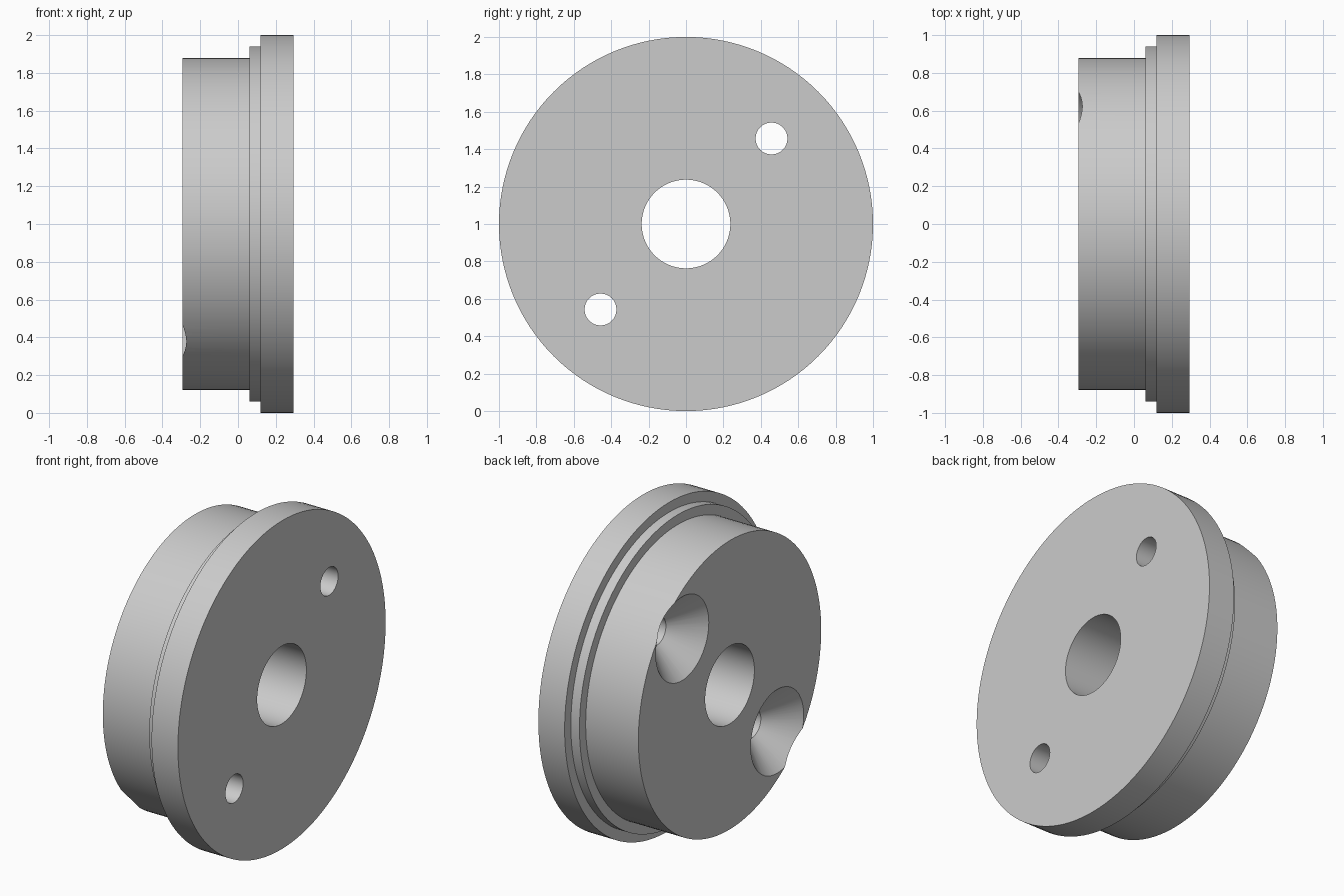
import bpy
import bmesh
from math import cos, sin, tau, radians

cube = bpy.data.objects.get("Cube")
if cube:
    bpy.data.objects.remove(cube, do_unlink=True)

SEGMENTS = 128
HALF = 0.295       # half of the thickness along x
BOLT = 0.457       # bolt hole offset in y and z

grey = bpy.data.materials.new("plain grey")
grey.use_nodes = True
colour = (0.6, 0.6, 0.6, 1)
grey.diffuse_color = colour
grey.node_tree.nodes["Principled BSDF"].inputs["Base Color"].default_value = colour


def lathe(name, profile, y=0, z=1, segments=SEGMENTS, capped=False):
    """Turn (x, radius) points around an axis parallel to x."""
    bm = bmesh.new()
    rings = []
    for x, r in profile:
        rings.append([bm.verts.new((x, y + r * cos(tau * i / segments),
                                    z + r * sin(tau * i / segments)))
                      for i in range(segments)])
    following = rings[1:] if capped else rings[1:] + rings[:1]
    for a, b in zip(rings, following):
        for i in range(segments):
            j = (i + 1) % segments
            bm.faces.new((a[i], a[j], b[j], b[i]))
    if capped:
        bm.faces.new(rings[0])
        bm.faces.new(rings[-1])
    bmesh.ops.recalc_face_normals(bm, faces=bm.faces)
    mesh = bpy.data.meshes.new(name)
    bm.to_mesh(mesh)
    bm.free()
    mesh.materials.append(grey)
    obj = bpy.data.objects.new(name, mesh)
    bpy.context.collection.objects.link(obj)
    return obj


# Stepped flange with a central bore
flange = lathe("stepped_flange", [
    (-HALF, 0.237), (-HALF, 0.88), (0.06, 0.88), (0.06, 0.94),
    (0.118, 0.94), (0.118, 1.0), (HALF, 1.0), (HALF, 0.237)])

# Two bolt holes, countersunk on the narrow side
hole_profile = [(-HALF - 0.05, 0.305), (-HALF + 0.17, 0.085), (HALF + 0.05, 0.085)]
cutters = []
for side in (-1, 1):
    cutter = lathe("bolt_hole_cutter", hole_profile, side * BOLT, 1 + side * BOLT,
                   segments=64, capped=True)
    cutter.hide_render = True
    cutters.append(cutter)
    cut = flange.modifiers.new("bolt hole", 'BOOLEAN')
    cut.operation = 'DIFFERENCE'
    cut.solver = 'EXACT'
    cut.object = cutter

# Bake the cuts, then smooth the round walls
bpy.ops.object.select_all(action='DESELECT')
flange.select_set(True)
bpy.context.view_layer.objects.active = flange
for modifier in list(flange.modifiers):
    bpy.ops.object.modifier_apply(modifier=modifier.name)
for cutter in cutters:
    bpy.data.objects.remove(cutter, do_unlink=True)
bpy.ops.object.shade_smooth_by_angle(angle=radians(30))
